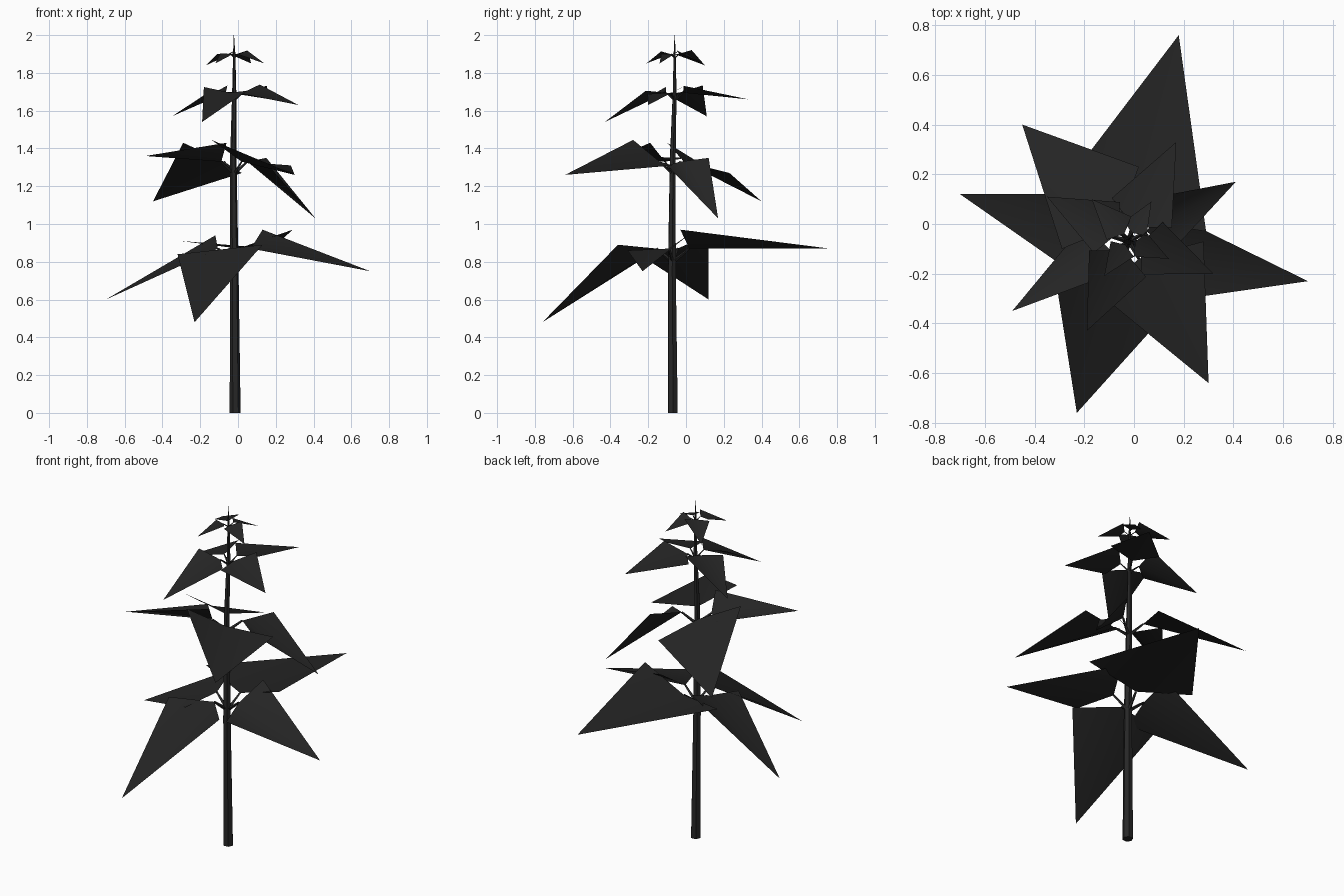
import bpy, bmesh
from mathutils import Vector

cube = bpy.data.objects.get("Cube")
if cube:
    bpy.data.objects.remove(cube, do_unlink=True)


def make_material(name, colour):
    mat = bpy.data.materials.new(name)
    mat.use_nodes = True
    mat.diffuse_color = colour
    mat.node_tree.nodes["Principled BSDF"].inputs["Base Color"].default_value = colour
    return mat


leaf_black = make_material("leaf_black", (0.018, 0.018, 0.018, 1))
bark_black = make_material("bark_black", (0.02, 0.02, 0.02, 1))


def finish(name, bm, mat, angle):
    mesh = bpy.data.meshes.new(name)
    bm.to_mesh(mesh)
    bm.free()
    mesh.materials.append(mat)
    obj = bpy.data.objects.new(name, mesh)
    bpy.context.collection.objects.link(obj)
    bpy.ops.object.select_all(action="DESELECT")
    obj.select_set(True)
    bpy.context.view_layer.objects.active = obj
    bpy.ops.object.shade_smooth_by_angle(angle=angle)
    return obj


def tapered_tube(name, path, sides):
    """Sweep a ring along (point, radius) pairs and cap both ends."""
    bm = bmesh.new()
    axis = (Vector(path[-1][0]) - Vector(path[0][0])).normalized()
    turn = axis.to_track_quat("Z", "Y")
    rings = []
    for point, radius in path:
        ring = bmesh.ops.create_circle(bm, segments=sides, radius=radius)["verts"]
        for v in ring:
            v.co = turn @ v.co + Vector(point)
        rings.append(ring)
    for low, high in zip(rings, rings[1:]):
        for i in range(sides):
            j = (i + 1) % sides
            bm.faces.new((low[i], low[j], high[j], high[i]))
    bm.faces.new(rings[0][::-1])
    bm.faces.new(rings[-1])
    return finish(name, bm, bark_black, 0.8)


def leaf(name, base, left, right, tip):
    """Kite folded along its midrib."""
    bm = bmesh.new()
    b, l, r, t = (bm.verts.new(p) for p in (base, left, right, tip))
    bm.faces.new((b, t, l))
    bm.faces.new((b, r, t))
    return finish(name, bm, leaf_black, 1.2)


def branch(name, hub, tip, reach, left=None, right=None, tilt=0.0):
    """Twig from the trunk with one leaf; shoulders are derived when not given."""
    hub, tip = Vector(hub), Vector(tip)
    out = tip - hub
    out.z = 0
    length = out.length
    out.normalize()
    side = Vector((-out.y, out.x, 0))
    base = hub + out * reach
    if left is None:
        middle = hub + out * length * 0.27 + Vector((0, 0, length * 0.05))
        spread = side * length * 0.31 + Vector((0, 0, tilt))
        left, right = middle + spread, middle - spread
    leaf(name + "_leaf", base, left, right, tip)
    start = hub - Vector((0, 0, reach * 0.8))
    tapered_tube(name + "_twig", [(start, reach * 0.12), (base, reach * 0.07)], 4)


# Trunk
tapered_tube("trunk", [((-0.015, -0.07, 0), 0.029), ((-0.02, -0.075, 0.75), 0.023),
                       ((-0.025, -0.07, 1.35), 0.017), ((-0.02, -0.06, 1.7), 0.011),
                       ((-0.02, -0.06, 1.9), 0.006), ((-0.022, -0.06, 2), 0.001)], 6)

# Lower whorl: tip, left shoulder, right shoulder
lower = {
    "side_left": ((0.7, -0.23, 0.75), (0.13, 0.05, 0.97), (0.14, -0.31, 0.86)),
    "side_right": ((-0.7, 0.12, 0.6), (-0.17, -0.25, 0.84), (-0.12, 0.12, 0.94)),
    "front": ((-0.23, -0.76, 0.48), (0.13, -0.36, 0.89), (-0.32, -0.19, 0.84)),
    "back": ((0.18, 0.76, 0.87), (-0.3, 0.13, 0.91), (0.29, -0.03, 0.97)),
}
# Middle whorl
middle = {
    "back_left": ((0.41, 0.17, 1.03), (0.15, 0.12, 1.35), (0.16, -0.1, 1.31)),
    "back_right": ((-0.45, 0.4, 1.12), (-0.29, -0.1, 1.43), (0.02, 0.23, 1.27)),
    "front_left": ((0.3, -0.64, 1.26), (0.28, -0.07, 1.31), (-0.14, -0.28, 1.445)),
    "front_right": ((-0.49, -0.35, 1.36), (-0.06, -0.19, 1.43), (-0.2, 0, 1.35)),
}
for whorl, hub, reach, leaves in (("lower", (-0.02, -0.07, 0.87), 0.09, lower),
                                  ("middle", (-0.02, -0.07, 1.33), 0.08, middle)):
    for place, (tip, left, right) in leaves.items():
        branch(f"{whorl}_{place}", hub, tip, reach, left, right)

# Upper whorl and crown: tip and shoulder tilt
upper = {
    "front": ((-0.19, -0.43, 1.54), -0.01),
    "right": ((-0.35, 0.11, 1.57), -0.02),
    "left": ((0.32, -0.2, 1.63), 0.025),
    "back": ((0.17, 0.33, 1.66), -0.015),
}
crown = {
    "front": ((-0.12, -0.21, 1.85), 0.005),
    "right": ((-0.17, 0.1, 1.84), -0.01),
    "left": ((0.14, -0.14, 1.85), 0.01),
    "back": ((0.07, 0.09, 1.85), -0.01),
}
for whorl, hub, reach, leaves in (("upper", (-0.02, -0.06, 1.695), 0.05, upper),
                                  ("crown", (-0.02, -0.06, 1.9), 0.028, crown)):
    for place, (tip, tilt) in leaves.items():
        branch(f"{whorl}_{place}", hub, tip, reach, tilt=tilt)
